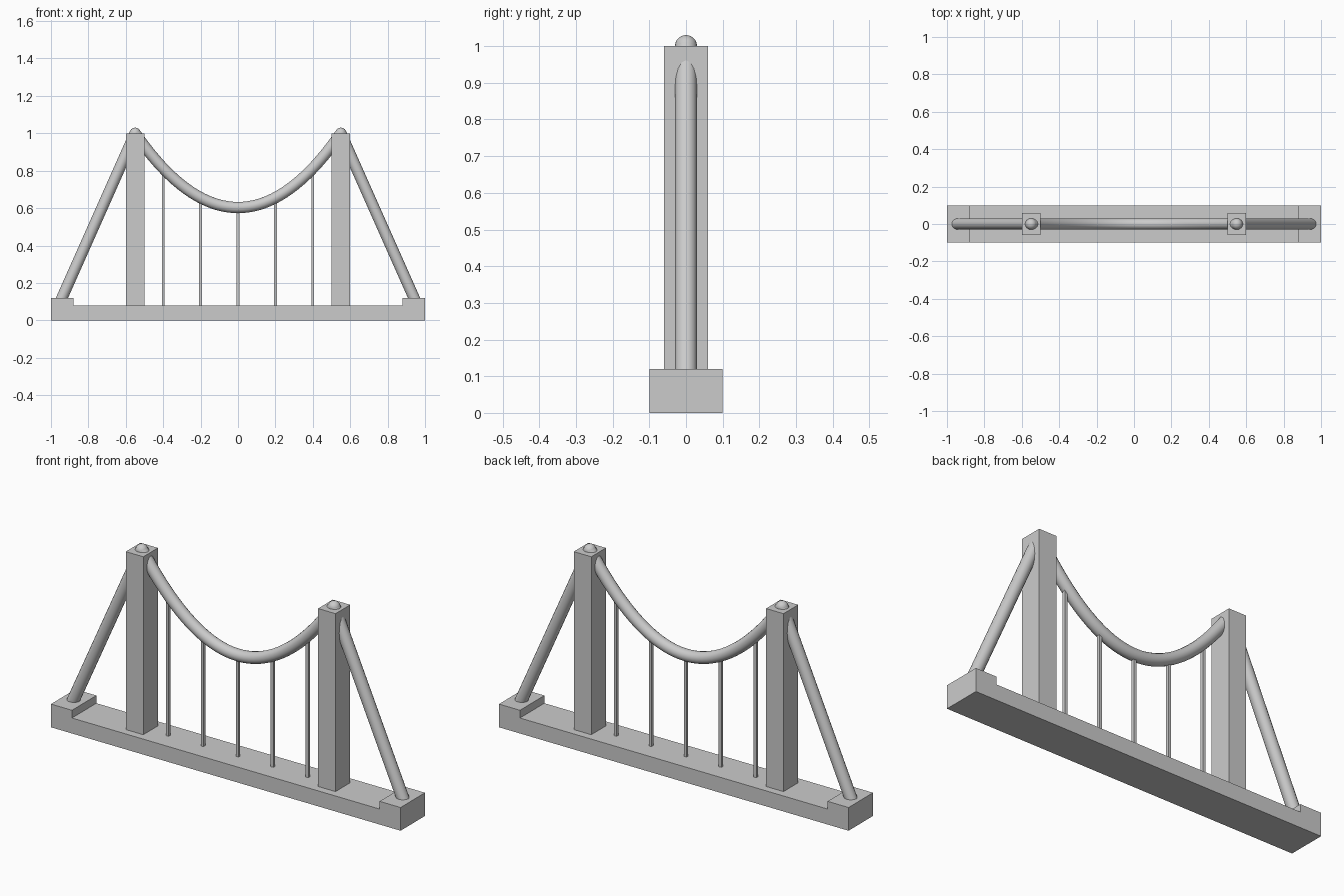
import bpy, bmesh

if "Cube" in bpy.data.objects:
    bpy.data.objects.remove(bpy.data.objects["Cube"])

TOWER_X, TOWER_TOP, SAG_Z, CABLE_R = 0.55, 1.0, 0.603, 0.03
DECK_TOP, ANCHOR_TOP = 0.08, 0.12


def cable_z(x):
    return SAG_Z + (TOWER_TOP - SAG_Z) * (x / TOWER_X) ** 2


def add_mesh(name, bm):
    bmesh.ops.recalc_face_normals(bm, faces=bm.faces)
    mesh = bpy.data.meshes.new(name)
    bm.to_mesh(mesh)
    bm.free()
    obj = bpy.data.objects.new(name, mesh)
    bpy.context.collection.objects.link(obj)
    return obj


def box(name, x, width, depth, z0, z1):
    bm = bmesh.new()
    bmesh.ops.create_cube(bm, size=1)
    for v in bm.verts:
        v.co = (x + v.co.x * width, v.co.y * depth, z0 + (v.co.z + 0.5) * (z1 - z0))
    return add_mesh(name, bm)


def tube(name, points):
    curve = bpy.data.curves.new(name, 'CURVE')
    curve.dimensions = '3D'
    curve.bevel_depth = CABLE_R
    curve.bevel_resolution = 6
    curve.use_fill_caps = True
    spline = curve.splines.new('POLY')
    spline.points.add(len(points) - 1)
    for p, (x, z) in zip(spline.points, points):
        p.co = (x, 0, z, 1)
    obj = bpy.data.objects.new(name, curve)
    bpy.context.collection.objects.link(obj)
    bpy.ops.object.select_all(action='DESELECT')
    obj.select_set(True)
    bpy.context.view_layer.objects.active = obj
    bpy.ops.object.convert(target='MESH')
    bpy.ops.object.shade_smooth_by_angle()


# Deck with raised anchor blocks at both ends, extruded from its front profile
profile = [(-1, 0), (1, 0), (1, ANCHOR_TOP), (0.88, ANCHOR_TOP), (0.88, DECK_TOP),
           (-0.88, DECK_TOP), (-0.88, ANCHOR_TOP), (-1, ANCHOR_TOP)]
bm = bmesh.new()
face = bm.faces.new([bm.verts.new((x, -0.1, z)) for x, z in profile])
extruded = bmesh.ops.extrude_face_region(bm, geom=[face])["geom"]
for v in extruded:
    if isinstance(v, bmesh.types.BMVert):
        v.co.y = 0.1
add_mesh("deck", bm)

# Towers, cable saddles and side cables
for side, s in (("left", -1), ("right", 1)):
    box(f"tower_{side}", s * TOWER_X, 0.1, 0.12, DECK_TOP, TOWER_TOP)
    bm = bmesh.new()
    bmesh.ops.create_uvsphere(bm, u_segments=24, v_segments=16, radius=CABLE_R)
    bmesh.ops.translate(bm, verts=bm.verts, vec=(s * TOWER_X, 0, TOWER_TOP))
    saddle = add_mesh(f"saddle_{side}", bm)
    saddle.data.shade_smooth()
    tube(f"side_cable_{side}", [(s * TOWER_X, TOWER_TOP), (s * 0.95, 0.1)])

# Main cable
N = 40
xs = [TOWER_X * (2 * i / N - 1) for i in range(N + 1)]
tube("main_cable", [(x, cable_z(x)) for x in xs])

# Hangers
for i in range(-2, 3):
    x = i * 0.2
    box(f"hanger_{i + 3}", x, 0.015, 0.015, DECK_TOP, cable_z(x))
